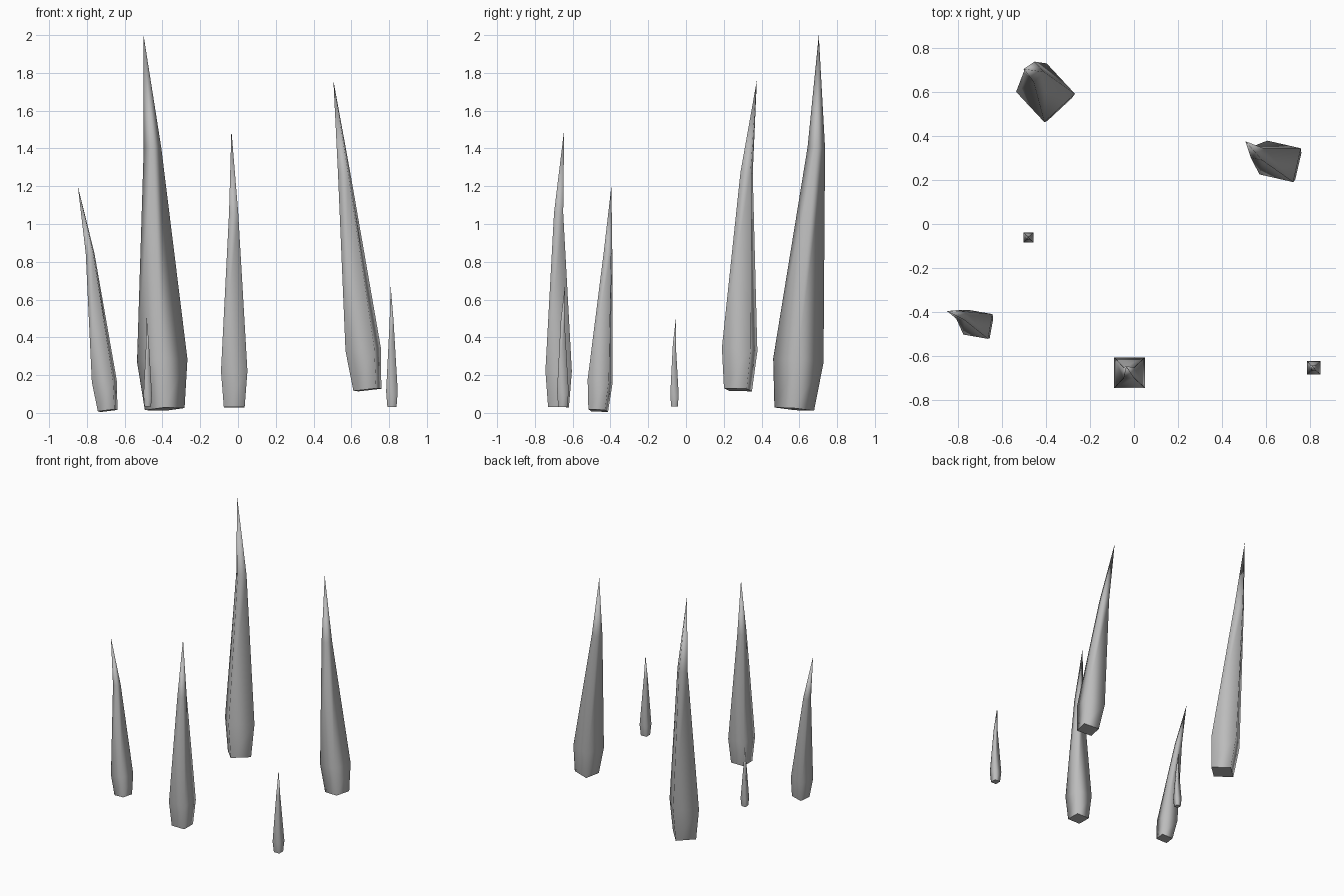
import bpy
import bmesh
from mathutils import Vector, Matrix
from math import radians

cube = bpy.data.objects.get("Cube")
if cube:
    bpy.data.objects.remove(cube)

stone = bpy.data.materials.new("grey stone")
stone.use_nodes = True
colour = (0.5, 0.5, 0.5, 1)
stone.diffuse_color = colour
stone.node_tree.nodes["Principled BSDF"].inputs["Base Color"].default_value = colour

# Spike profile for a height of one: centre x, centre y, height, half width
RINGS = [(0, 0, 0, 0.0375), (0, 0, 0.13, 0.0476), (-0.002, -0.002, 0.7, 0.0165)]
TIP = Vector((-0.01, 0.017, 1))
CORNERS = [(-1, -1), (1, -1), (1, 1), (-1, 1)]


def spike(name, base, tip, twist):
    """Four-sided bent spike from a base centre to a tip, turned about its axis."""
    base, tip = Vector(base), Vector(tip)
    turn = Matrix.Rotation(radians(twist), 3, 'Z')
    lean = (turn @ TIP).rotation_difference(tip - base).to_matrix()
    place = lean @ turn * ((tip - base).length / TIP.length)

    bm = bmesh.new()
    loops = [[bm.verts.new(base + place @ Vector((x + r * cx, y + r * cy, z)))
              for cx, cy in CORNERS] for x, y, z, r in RINGS]
    point = bm.verts.new(tip)
    for i in range(4):
        j = (i + 1) % 4
        for low, high in zip(loops, loops[1:]):
            bm.faces.new((low[i], low[j], high[j], high[i]))
        bm.faces.new((loops[-1][i], loops[-1][j], point))
    bottom = bm.faces.new(loops[0][::-1])

    # Smooth sides with a crisp flat bottom
    for face in bm.faces:
        face.smooth = face is not bottom
    for edge in bottom.edges:
        edge.smooth = False

    mesh = bpy.data.meshes.new(name)
    bm.to_mesh(mesh)
    bm.free()
    mesh.materials.append(stone)
    bpy.context.collection.objects.link(bpy.data.objects.new(name, mesh))


# Upright spikes
spike("front_spike", (-0.02, -0.675, 0.03), (-0.035, -0.645, 1.5), 0)
spike("small_left_spike", (0.815, -0.652, 0.03), (0.808, -0.641, 0.675), 0)
spike("small_right_spike", (-0.478, -0.061, 0.035), (-0.483, -0.053, 0.505), 0)

# Leaning spikes
spike("right_spike", (-0.69, -0.465, 0.012), (-0.848, -0.395, 1.2), 80)
spike("back_left_spike", (0.685, 0.275, 0.122), (0.505, 0.375, 1.76), -13)
spike("tall_back_spike", (-0.388, 0.573, 0.02), (-0.5, 0.703, 2.0), 133)
